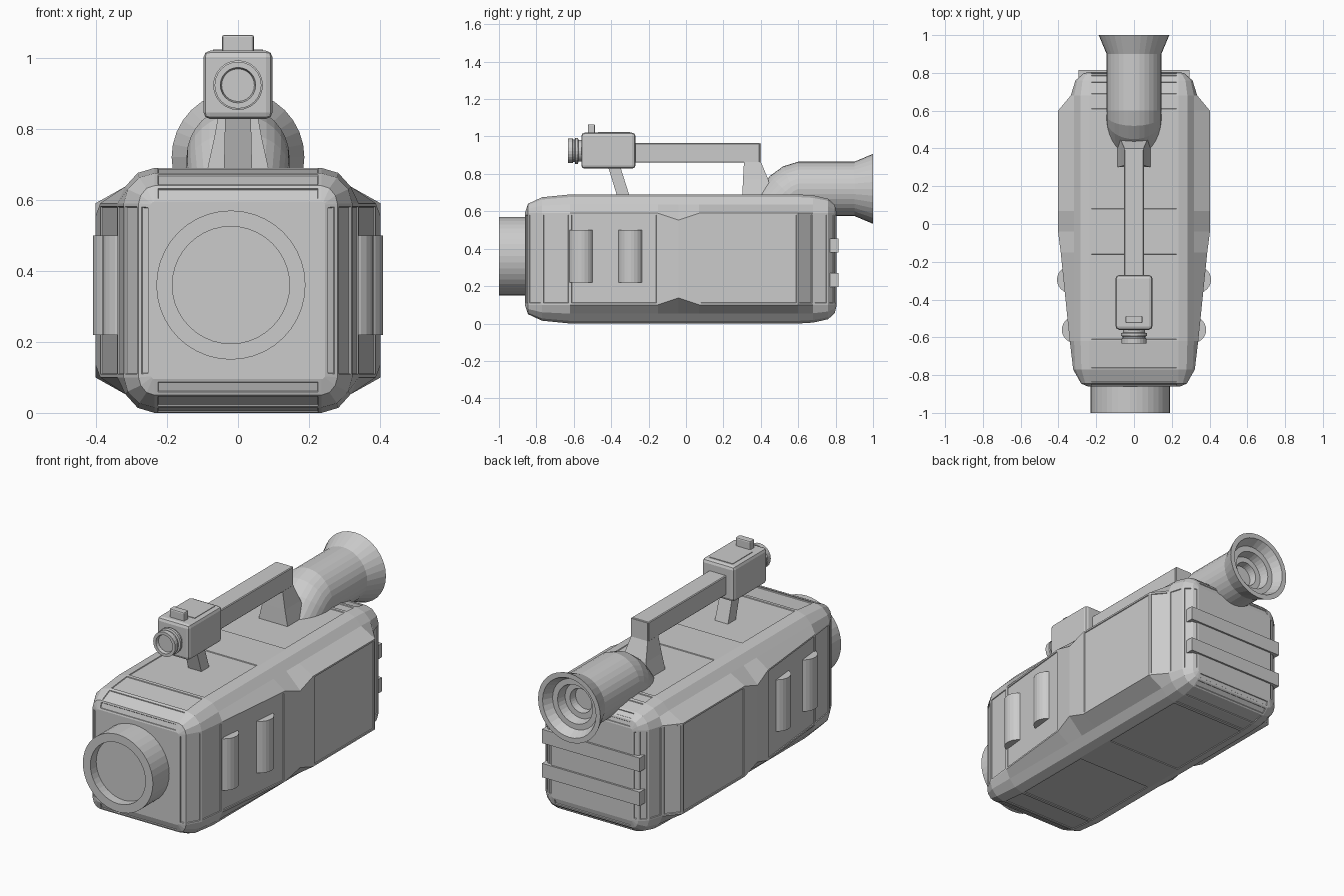
import bpy, bmesh, math
from mathutils import Vector

if "Cube" in bpy.data.objects:
    bpy.data.objects.remove(bpy.data.objects["Cube"])


def finish(bm, name, smooth=None):
    bmesh.ops.recalc_face_normals(bm, faces=bm.faces)
    me = bpy.data.meshes.new(name)
    bm.to_mesh(me)
    bm.free()
    ob = bpy.data.objects.new(name, me)
    bpy.context.collection.objects.link(ob)
    if smooth:
        bpy.context.view_layer.objects.active = ob
        ob.select_set(True)
        bpy.ops.object.shade_smooth_by_angle(angle=math.radians(smooth))
        ob.select_set(False)
    return ob


def loft(rings):
    """Skin a list of closed rings and cap both ends; returns bmesh and face grid."""
    bm = bmesh.new()
    vs = [[bm.verts.new(p) for p in ring] for ring in rings]
    n = len(vs[0])
    grid = [[bm.faces.new((a[i], a[(i + 1) % n], b[(i + 1) % n], b[i])) for i in range(n)]
            for a, b in zip(vs, vs[1:])]
    bm.faces.new(vs[0])
    bm.faces.new(vs[-1])
    return bm, grid


def tube(name, profile, x=0, sides=32):
    """Round sections (y, z, radius, tilt in degrees) strung along the length."""
    rings = []
    for y, z, r, tilt in profile:
        a = math.radians(tilt)
        rings.append([Vector((x + r * math.cos(t), y - r * math.sin(t) * math.sin(a),
                              z + r * math.sin(t) * math.cos(a)))
                      for t in (2 * math.pi * k / sides for k in range(sides))])
    return finish(loft(rings)[0], name)


def block(name, levels, bevel=0, segments=2):
    """Rectangular sections (z, half width, y min, y max) stacked upward."""
    bm, _ = loft([[(-w, y0, z), (w, y0, z), (w, y1, z), (-w, y1, z)]
                  for z, w, y0, y1 in levels])
    ob = finish(bm, name)
    if bevel:
        m = ob.modifiers.new("bevel", 'BEVEL')
        m.width, m.segments = bevel, segments
    return ob


# Main housing: rounded front, widening to a chamfered rear
def body_ring(y, w, top, side_z):
    quarter = [(w, side_z)]
    for deg in (30, 60, 90):
        a = math.radians(deg)
        quarter.append((0.235 + (min(w, 0.33) - 0.235) * math.cos(a),
                        0.585 + (top - 0.585) * math.sin(a)))
    half = quarter + [(-x, z) for x, z in reversed(quarter)]
    return [(x, y, z) for x, z in half + [(-x, 0.69 - z) for x, z in half]]


S = 0.59
stations = [(-0.86, 0.245, 0.595, 0.587), (-0.845, 0.28, 0.64, S), (-0.77, 0.322, 0.675, S),
            (-0.62, 0.34, 0.69, S), (-0.15, 0.388, 0.69, S), (-0.04, 0.402, 0.69, 0.553),
            (0.07, 0.402, 0.69, S), (0.60, 0.402, 0.69, S), (0.68, 0.335, 0.685, S),
            (0.76, 0.31, 0.667, S), (0.795, 0.27, 0.635, S), (0.805, 0.24, 0.595, 0.587)]
bm, grid = loft([body_ring(*s) for s in stations])
bmesh.ops.recalc_face_normals(bm, faces=bm.faces)
panels = [row[i] for k, row in enumerate(grid) if k not in (4, 5) for i in (3, 7, 11, 15)]
bmesh.ops.inset_individual(bm, faces=panels, thickness=0.009, depth=0, use_even_offset=True)
bmesh.ops.inset_individual(bm, faces=panels, thickness=0.002, depth=-0.004, use_even_offset=True)
finish(bm, "camera_body")

# Main lens barrel with recessed glass
tube("main_lens", [(-0.82, 0.36, 0.21, 0), (-1.0, 0.36, 0.21, 0),
                   (-1.0, 0.36, 0.165, 0), (-0.95, 0.36, 0.165, 0)], x=-0.02, sides=40)

# Half-round grips on both sides
for side, label in ((-1, "left"), (1, "right")):
    for k, (x, y) in enumerate(((0.312, -0.56), (0.338, -0.295))):
        ring = [(side * x + 0.07 * math.cos(t), y + 0.07 * math.sin(t))
                for t in (2 * math.pi * i / 24 for i in range(24))]
        bm, _ = loft([[(px, py, z) for px, py in ring] for z in (0.22, 0.5)])
        finish(bm, f"side_grip_{label}_{k + 1}")

# Rear bars
for k, z in enumerate((0.195, 0.38)):
    block(f"rear_bar_{k + 1}", [(z, 0.293, 0.745, 0.815), (z + 0.075, 0.293, 0.745, 0.815)])

# Eyepiece: elbow out of the body, tube, flared cup and stepped recess
tube("eyepiece", [(0.462, 0.597, 0.135, 45), (0.552, 0.687, 0.145, 45), (0.574, 0.706, 0.145, 22),
                  (0.60, 0.72, 0.145, 0), (0.90, 0.72, 0.145, 0), (1.0, 0.72, 0.187, 0),
                  (1.0, 0.72, 0.16, 0), (0.95, 0.72, 0.135, 0), (0.95, 0.72, 0.105, 0),
                  (0.90, 0.72, 0.095, 0), (0.90, 0.72, 0.065, 0), (0.86, 0.72, 0.06, 0)])

# Carrying handle: bar, flared rear post, slanted front strut
block("handle_bar", [(0.86, 0.052, -0.30, 0.395), (0.965, 0.052, -0.30, 0.395)], 0.004, 1)
block("handle_rear_post", [(0.67, 0.09, 0.30, 0.46), (0.77, 0.068, 0.305, 0.44),
                           (0.865, 0.05, 0.31, 0.40), (0.963, 0.05, 0.31, 0.40)])
block("handle_front_strut", [(0.67, 0.04, -0.365, -0.298), (0.85, 0.036, -0.42, -0.355)])

# Small top unit with its lens and button
block("top_unit", [(0.828, 0.097, -0.56, -0.27), (1.02, 0.097, -0.56, -0.27)], 0.018)
block("top_unit_panel", [(1.015, 0.07, -0.47, -0.30), (1.023, 0.07, -0.47, -0.30)])
block("top_button", [(1.01, 0.045, -0.525, -0.486), (1.065, 0.045, -0.525, -0.486)], 0.007)
tube("small_lens", [(y, 0.923, r, 0) for y, r in
                    ((-0.54, 0.058), (-0.575, 0.058), (-0.578, 0.07), (-0.592, 0.07),
                     (-0.595, 0.06), (-0.603, 0.06), (-0.606, 0.066), (-0.632, 0.066),
                     (-0.632, 0.05), (-0.615, 0.046))], sides=24)
